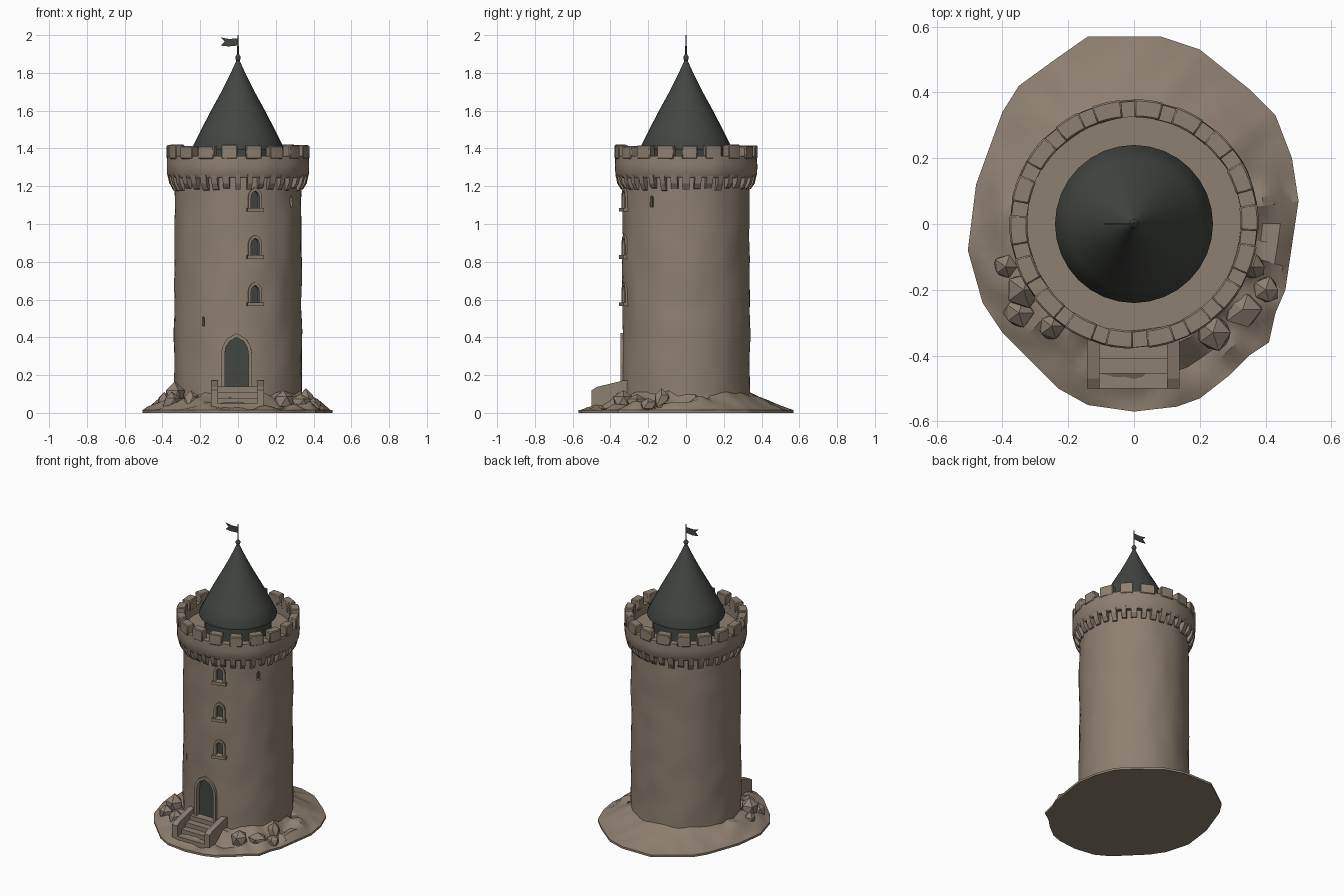
import bpy, bmesh, math, random
from mathutils import Vector, Matrix, noise

if "Cube" in bpy.data.objects:
    bpy.data.objects.remove(bpy.data.objects["Cube"])

random.seed(4)
TAU = 2 * math.pi
R = 0.335


def material(name, rgb):
    m = bpy.data.materials.new(name)
    m.diffuse_color = (*rgb, 1)
    m.use_nodes = True
    m.node_tree.nodes["Principled BSDF"].inputs["Base Color"].default_value = m.diffuse_color
    return m


STONE = material("warm_stone", (0.27, 0.216, 0.165))
SLATE = material("dark_slate", (0.055, 0.062, 0.053))


def finish(name, bm, mat, smooth=35):
    bmesh.ops.recalc_face_normals(bm, faces=bm.faces)
    me = bpy.data.meshes.new(name)
    bm.to_mesh(me)
    bm.free()
    ob = bpy.data.objects.new(name, me)
    bpy.context.collection.objects.link(ob)
    me.materials.append(mat)
    if smooth:
        bpy.ops.object.select_all(action='DESELECT')
        ob.select_set(True)
        bpy.context.view_layer.objects.active = ob
        bpy.ops.object.shade_smooth_by_angle(angle=math.radians(smooth))
    return ob


def skin(bm, rings, closed=False):
    """Bridge rings of equal length; cap both ends unless the profile closes."""
    loops = [[bm.verts.new(p) for p in r] for r in rings]
    n = len(loops[0])
    for a, b in zip(loops, loops[1:] + (loops[:1] if closed else [])):
        for i in range(n):
            j = (i + 1) % n
            bm.faces.new((a[i], a[j], b[j], b[i]))
    if not closed:
        bm.faces.new(loops[0])
        bm.faces.new(loops[-1])


def lathe(bm, profile, seg, rough=0.0, closed=False):
    rings = []
    for r, z in profile:
        ring = []
        for i in range(seg):
            a = TAU * i / seg
            p = Vector((math.cos(a), math.sin(a), 0))
            d = rough * noise.noise(Vector((p.x * 3, p.y * 3, z * 6)))
            ring.append(p * (r + d) + Vector((0, 0, z)))
        rings.append(ring)
    skin(bm, rings, closed)


def prism(bm, pts, shift, turn=0.0):
    m = Matrix.Rotation(turn, 3, 'Z')
    pts = [Vector(p) for p in pts]
    skin(bm, [[m @ p for p in pts], [m @ (p + Vector(shift)) for p in pts]])


def box(bm, x0, x1, y0, y1, z0, z1, turn=0.0):
    prism(bm, [(x0, y0, z0), (x1, y0, z0), (x1, y1, z0), (x0, y1, z0)], (0, 0, z1 - z0), turn)


def arch(w, z0, z1, y):
    """Pointed arch outline standing at depth y."""
    h = w / 2
    rise = min(w * 0.7, (z1 - z0) * 0.5)
    side = [(1, 0), (0.9, 0.4), (0.6, 0.75), (0, 1)]
    right = [(h * s, y, z1 - rise + rise * t) for s, t in side]
    return [(-h, y, z0), (h, y, z0)] + right + [(-x, y, z) for x, y, z in right[-2::-1]]


# Rocky mound with an uneven oval rim
RIM = [(.5, .07), (.48, .2), (.43, .33), (.35, .41), (.2, .53), (.08, .57), (-.14, .57),
       (-.24, .5), (-.35, .42), (-.4, .34), (-.48, .12), (-.505, -.08), (-.46, -.24),
       (-.4, -.33), (-.23, -.5), (-.14, -.55), (0, -.57), (.13, -.555), (.2, -.53),
       (.29, -.46), (.35, -.4), (.41, -.36), (.43, -.27), (.46, -.2)]
edge = []
for k, p in enumerate(RIM):
    q = Vector(RIM[(k + 1) % len(RIM)])
    edge += [Vector(p).lerp(q, s / 4) for s in range(4)]
bm = bmesh.new()
rings = [[(e.x, e.y, 0) for e in edge]]
for t in (1.0, 0.9, 0.75, 0.6, 0.45, 0.3, 0.15, 0.0):
    ring = []
    for e in edge:
        p = (e.normalized() * 0.31).lerp(e, t)
        amp = 0.055 if p.y < 0.12 else 0.018
        n = noise.noise(Vector((p.x * 11, p.y * 11, 2.3)))
        z = 0.014 + 0.105 * (1 - t) ** 1.2 + amp * n * min(1, (1 - t) * 4)
        ring.append((p.x, p.y, max(z, 0.01)))
    rings.append(ring)
skin(bm, rings)
finish("rocky_mound", bm, STONE, 28)

# Loose boulders against the wall
bm = bmesh.new()
for x, y, s, h in [(-.335, -.2, .06, .165), (-.35, -.27, .05, .11), (-.39, -.13, .04, .11),
                   (-.25, -.31, .045, .12), (.24, -.33, .06, .12), (.36, -.13, .045, .13),
                   (.33, -.26, .06, .10), (.4, -.2, .045, .08), (.39, .06, .04, .08),
                   (-.39, .02, .04, .09)]:
    rock = bmesh.ops.create_icosphere(bm, subdivisions=1, radius=1)["verts"]
    for v in rock:
        k = random.uniform(0.85, 1.1)
        v.co = Vector((x + v.co.x * s * k, y + v.co.y * s * k, max(0.01, h * 0.5 + v.co.z * h * 0.5)))
finish("boulders", bm, STONE, 28)

# Door and window openings: angle, width, bottom, top
DOOR = (-0.022, 0.125, 0.14, 0.40)
WINDOWS = [(0.27, 0.045, z, z + 0.09) for z in (1.085, 0.835, 0.585)]
SLITS = [(1.0, 0.02, 1.09, 1.15), (-0.57, 0.012, 0.46, 0.51)]

bm = bmesh.new()
for a, w, z0, z1 in [DOOR] + WINDOWS + SLITS:
    prism(bm, arch(w, z0, z1, -0.40), (0, 0.10, 0), a)
cutter = finish("opening_cutter", bm, STONE, 0)
cutter.hide_render = True
cutter.hide_viewport = True


def cut(ob):
    mod = ob.modifiers.new("openings", 'BOOLEAN')
    mod.operation = 'DIFFERENCE'
    mod.solver = 'EXACT'
    mod.object = cutter


# Round tower wall, slightly uneven
bm = bmesh.new()
lathe(bm, [(R + 0.004 * (1 - i / 24), 0.02 + 1.25 * i / 24) for i in range(25)], 64, 0.007)
cut(finish("tower_wall", bm, STONE))

# Raised stone frames and sills
bm = bmesh.new()
a, w, z0, z1 = DOOR
prism(bm, arch(w + 0.04, z0 - 0.03, z1 + 0.022, -0.346), (0, 0.05, 0), a)
for a, w, z0, z1 in WINDOWS:
    prism(bm, arch(w + 0.03, z0 - 0.005, z1 + 0.018, -0.344), (0, 0.04, 0), a)
cut(finish("opening_frames", bm, STONE, 30))
bm = bmesh.new()
for a, w, z0, z1 in WINDOWS:
    box(bm, -0.045, 0.045, -0.356, -0.32, z0 - 0.02, z0, a)
finish("window_sills", bm, STONE, 0)

# Dark door leaf and window backs
for name, group, y in (("door", [DOOR], -0.314), ("window_panes", WINDOWS + SLITS, -0.312)):
    bm = bmesh.new()
    for a, w, z0, z1 in group:
        prism(bm, arch(w + 0.004, z0 - 0.002, z1 + 0.002, y), (0, 0.02, 0), a)
    finish(name, bm, SLATE, 0)

# Entrance steps between two low side walls
bm = bmesh.new()
for i in range(4):
    box(bm, -0.105, 0.1, -0.5 + 0.045 * i, -0.3, 0.01, 0.05 + 0.03 * i)
finish("entrance_steps", bm, STONE, 0)
bm = bmesh.new()
for x in (-0.143, 0.1):
    prism(bm, [(x, -0.5, 0.01), (x, -0.5, 0.12), (x, -0.47, 0.138), (x, -0.33, 0.172), (x, -0.3, 0.172),
               (x, -0.3, 0.01)], (0.038, 0, 0))
finish("stair_side_walls", bm, STONE, 0)

# Corbels under the parapet
bm = bmesh.new()
for i in range(36):
    h = random.uniform(0.013, 0.018)
    d = random.uniform(-0.008, 0.008)
    prism(bm, [(-h, -0.32, 1.18 + d), (-h, -0.345, 1.185 + d), (-h, -0.364, 1.215),
               (-h, -0.374, 1.262), (-h, -0.32, 1.262)], (2 * h, 0, 0), TAU * i / 36)
finish("corbels", bm, STONE, 0)

# Parapet ring with walkway floor
bm = bmesh.new()
lathe(bm, [(0.32, 1.243), (0.362, 1.243), (0.374, 1.262), (0.377, 1.31), (0.374, 1.36),
           (0.327, 1.36), (0.325, 1.30), (0.18, 1.30), (0.18, 1.25)], 72, 0.006, closed=True)
finish("parapet", bm, STONE)

# Merlons
bm = bmesh.new()
N = 18
for i in range(N):
    mid = -math.pi / 2 + math.radians(3) + TAU * (i + 0.5) / N
    half = TAU / N * random.uniform(0.31, 0.36)
    top = 1.418 + random.uniform(-0.006, 0.004)
    arcs = [mid + half * s for s in (-1, -0.33, 0.33, 1)]
    out = [(0.379 * math.cos(t), 0.379 * math.sin(t), 1.345) for t in arcs]
    inn = [(0.324 * math.cos(t), 0.324 * math.sin(t), 1.345) for t in reversed(arcs)]
    prism(bm, out + inn, (0, 0, top - 1.345))
ob = finish("merlons", bm, STONE, 30)
bev = ob.modifiers.new("worn_edges", 'BEVEL')
bev.width = 0.005
bev.segments = 1

# Drum carrying the roof
bm = bmesh.new()
lathe(bm, [(0.205, 1.28), (0.205, 1.415)], 32)
finish("roof_drum", bm, SLATE)

# Flared conical roof with finial
bm = bmesh.new()
lathe(bm, [(0.2, 1.405), (0.238, 1.395), (0.24, 1.41), (0.2, 1.49), (0.143, 1.6), (0.088, 1.7),
           (0.06, 1.755), (0.038, 1.8), (0.02, 1.84), (0.009, 1.865), (0.014, 1.876),
           (0.014, 1.886), (0.006, 1.897)], 32)
finish("cone_roof", bm, SLATE, 40)

# Flagpole and swallowtail flag
bm = bmesh.new()
lathe(bm, [(0.0045, 1.88), (0.0035, 2.0)], 8)
finish("flagpole", bm, SLATE)
bm = bmesh.new()
prism(bm, [(0, -0.002, 1.945), (0, -0.002, 1.982), (-0.05, -0.002, 1.98), (-0.092, -0.002, 1.988),
           (-0.07, -0.002, 1.966), (-0.092, -0.002, 1.945), (-0.05, -0.002, 1.94)], (0, 0.004, 0))
finish("flag", bm, SLATE, 0)
